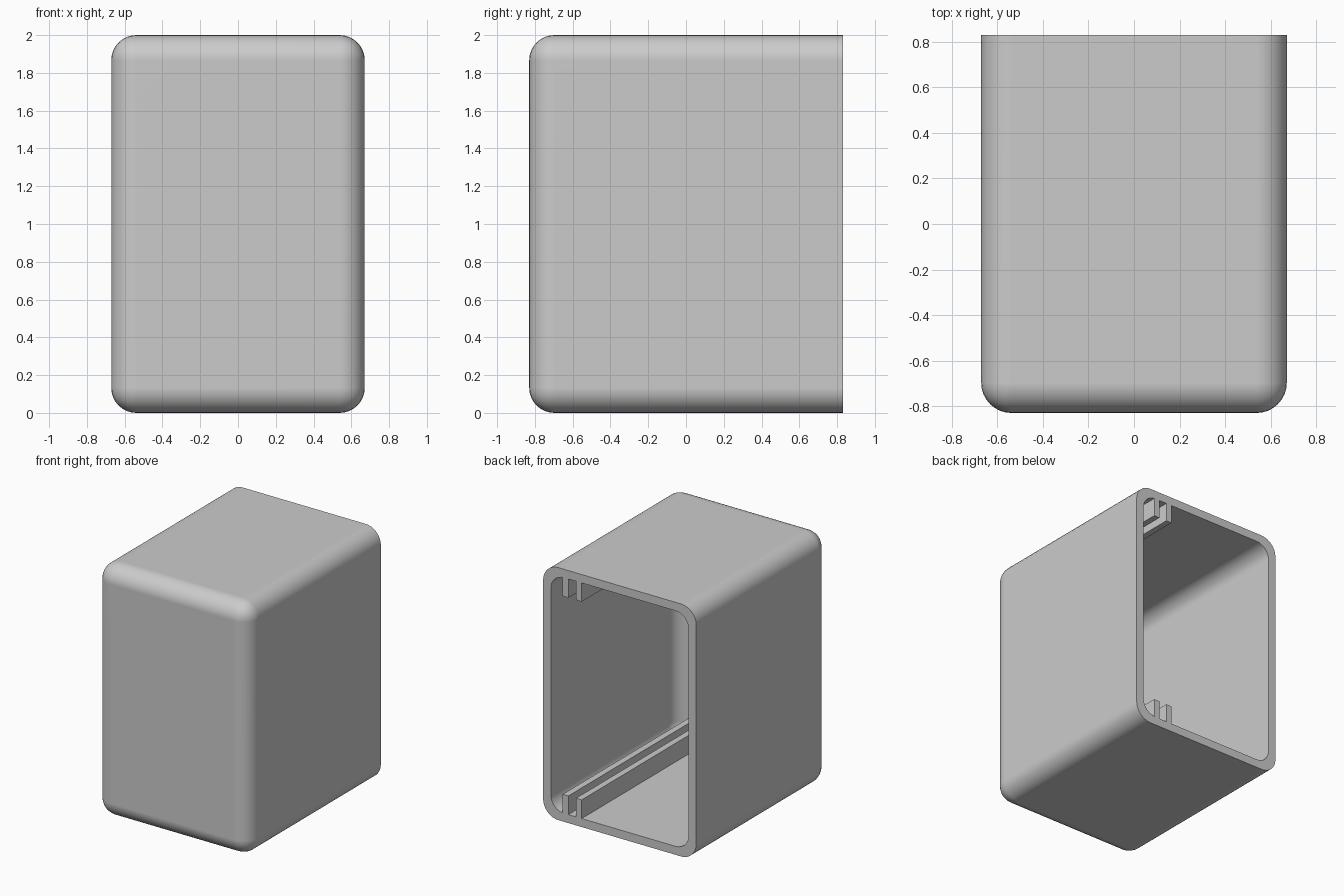
import bpy
import bmesh
from math import atan2
from mathutils import Vector

cube = bpy.data.objects.get("Cube")
if cube:
    bpy.data.objects.remove(cube, do_unlink=True)

HALF_X, HALF_Y, HEIGHT = 0.671, 0.83, 2.0
WALL = 0.067

grey = bpy.data.materials.new("light grey plastic")
grey.use_nodes = True
grey.diffuse_color = (0.6, 0.6, 0.6, 1)
grey.node_tree.nodes["Principled BSDF"].inputs["Base Color"].default_value = (0.6, 0.6, 0.6, 1)


def add_box(bm, low, high):
    """Add an axis-aligned box between two corners and return its vertices."""
    low, high = Vector(low), Vector(high)
    verts = bmesh.ops.create_cube(bm, size=1)["verts"]
    for v in verts:
        v.co = (low + high) / 2 + v.co * (high - low)
    return verts


def finish(bm, name):
    mesh = bpy.data.meshes.new(name)
    bm.to_mesh(mesh)
    bm.free()
    mesh.materials.append(grey)
    obj = bpy.data.objects.new(name, mesh)
    bpy.context.collection.objects.link(obj)
    return obj


def at_back(item):
    return all(v.co.y > HALF_Y - 0.001 for v in item.verts)


def add_rounded_cup(bm, inset, radius):
    """Box rounded everywhere but at its open back; returns the rim in order."""
    verts = add_box(bm, (-HALF_X + inset, -HALF_Y + inset, inset),
                    (HALF_X - inset, HALF_Y, HEIGHT - inset))
    edges = {e for v in verts for e in v.link_edges}
    bmesh.ops.bevel(bm, geom=[e for e in edges if not at_back(e)], offset=radius,
                    segments=8, profile=0.5, affect='EDGES')
    cap = [f for f in bm.faces if at_back(f)]
    rim = {v for f in cap for v in f.verts}
    bmesh.ops.delete(bm, geom=cap, context='FACES')
    rim = [v for v in rim if v.is_valid and v.is_boundary]
    return sorted(rim, key=lambda v: atan2(v.co.z - HEIGHT / 2, v.co.x))


# Hollow housing: outer and inner skins joined by a flat rim
bm = bmesh.new()
outer = add_rounded_cup(bm, 0, 0.133)
inner = add_rounded_cup(bm, WALL, 0.115)
for i in range(len(outer)):
    bm.faces.new((outer[i - 1], outer[i], inner[i], inner[i - 1]))
bmesh.ops.recalc_face_normals(bm, faces=bm.faces)
housing = finish(bm, "housing")
bpy.ops.object.select_all(action='DESELECT')
housing.select_set(True)
bpy.context.view_layer.objects.active = housing
bpy.ops.object.shade_smooth_by_angle(angle=0.6)
flat_walls = housing.modifiers.new("flat walls", 'WEIGHTED_NORMAL')
flat_walls.keep_sharp = True

# Paired guide rails along the floor and ceiling, forming a slot
RAIL_TOP = 0.215
for place, z0, z1 in (("floor", WALL - 0.002, RAIL_TOP),
                      ("ceiling", HEIGHT - RAIL_TOP, HEIGHT - WALL + 0.002)):
    for side, x in (("outer", 0.45), ("inner", 0.333)):
        bm = bmesh.new()
        add_box(bm, (x, -HALF_Y + WALL - 0.005, z0), (x + 0.05, HALF_Y, z1))
        finish(bm, f"{place}_{side}_rail")
